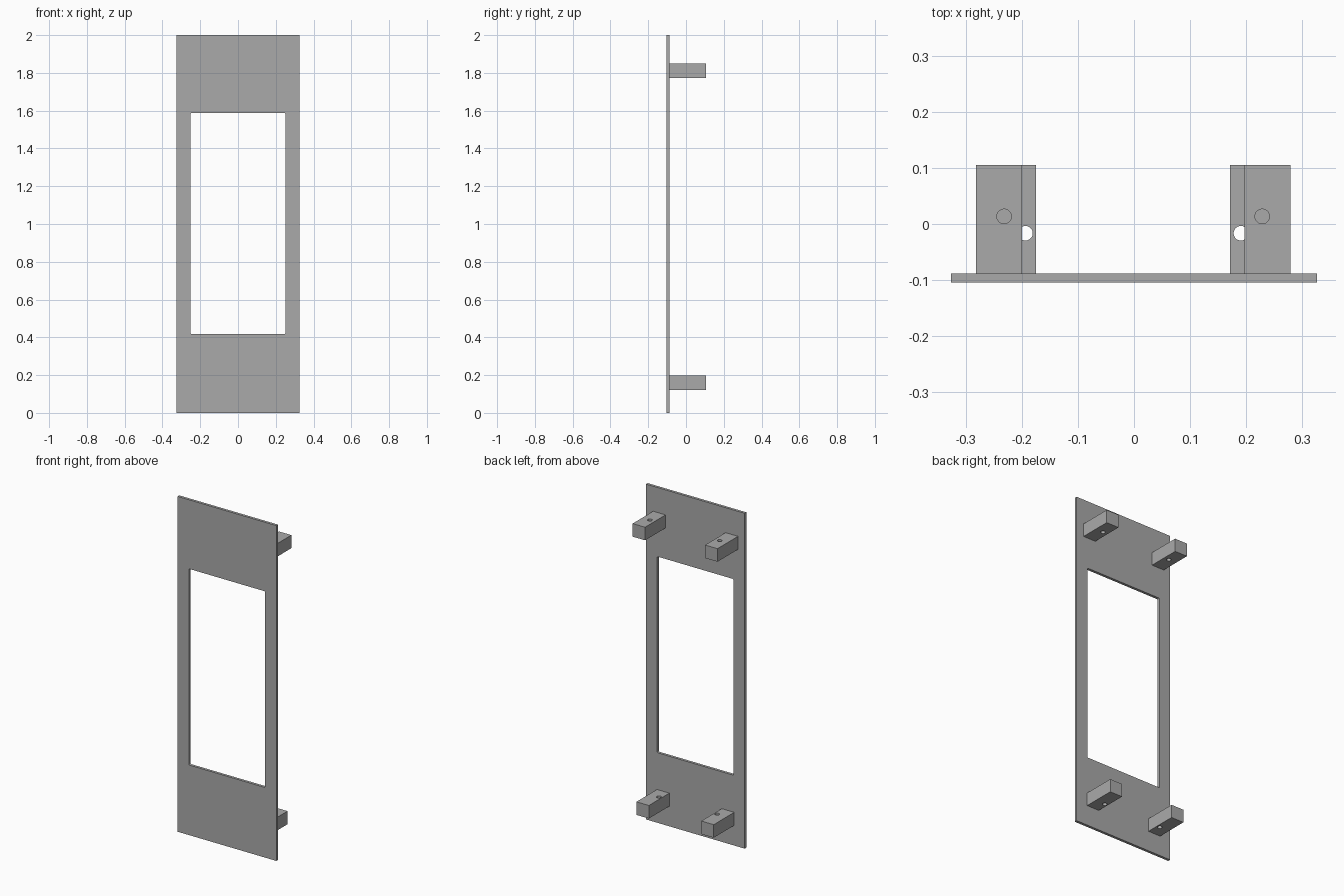
import bpy
import bmesh
from mathutils import Matrix, Vector

cube = bpy.data.objects.get("Cube")
if cube:
    bpy.data.objects.remove(cube, do_unlink=True)

grey = bpy.data.materials.new("mid_grey")
grey.use_nodes = True
COLOUR = (0.4, 0.4, 0.4, 1.0)
grey.diffuse_color = COLOUR
grey.node_tree.nodes["Principled BSDF"].inputs["Base Color"].default_value = COLOUR


def finish(name, bm):
    mesh = bpy.data.meshes.new(name)
    bm.to_mesh(mesh)
    bm.free()
    mesh.materials.append(grey)
    obj = bpy.data.objects.new(name, mesh)
    bpy.context.collection.objects.link(obj)
    return obj


def box(name, low, high, corner=0.0):
    """Box between two corners; corner rounds the edges running along y."""
    low, high = Vector(low), Vector(high)
    bm = bmesh.new()
    bmesh.ops.create_cube(bm, size=1, matrix=Matrix.Translation((low + high) / 2)
                          @ Matrix.Diagonal((*(high - low), 1)))
    if corner:
        edges = [e for e in bm.edges
                 if abs(e.verts[0].co.y - e.verts[1].co.y) > 1e-4]
        bmesh.ops.bevel(bm, geom=edges, offset=corner, segments=3,
                        profile=0.5, affect='EDGES')
    return finish(name, bm)


def cylinder(name, centre, radius, depth):
    bm = bmesh.new()
    bmesh.ops.create_cone(bm, cap_ends=True, segments=32, radius1=radius,
                          radius2=radius, depth=depth,
                          matrix=Matrix.Translation(centre))
    return finish(name, bm)


def cut(obj, cutter):
    cutter.hide_render = True
    cutter.display_type = 'WIRE'
    mod = obj.modifiers.new("cut", 'BOOLEAN')
    mod.operation = 'DIFFERENCE'
    mod.solver = 'EXACT'
    mod.object = cutter
    bpy.context.view_layer.objects.active = obj
    bpy.ops.object.modifier_apply(modifier=mod.name)
    bpy.data.objects.remove(cutter, do_unlink=True)


# Front panel with its window opening
BACK = -0.088
panel = box("front_panel", (-0.326, -0.104, 0), (0.326, BACK, 2))
cut(panel, box("window_cutter", (-0.252, -0.2, 0.418), (0.252, 0, 1.588), 0.006))

# Drilled mounting blocks: row, inner x, base z, hole x, hole y
WIDTH, HEIGHT, REAR, SHIFT = 0.082, 0.078, 0.105, -0.0015
for row, inner, base, hole_x, hole_y in (
        ("upper", 0.198, 1.773, 0.230, 0.0135),
        ("lower", 0.173, 0.120, 0.192, -0.0165)):
    for side, s in (("left", 1), ("right", -1)):
        xs = sorted((s * inner + SHIFT, s * (inner + WIDTH) + SHIFT))
        block = box(f"{row}_{side}_block", (xs[0], BACK, base),
                    (xs[1], REAR, base + HEIGHT))
        centre = (s * hole_x + SHIFT, hole_y, base + HEIGHT / 2)
        cut(block, cylinder("hole_cutter", centre, 0.013, HEIGHT * 2))
        bpy.ops.object.select_all(action='DESELECT')
        block.select_set(True)
        bpy.context.view_layer.objects.active = block
        bpy.ops.object.shade_smooth_by_angle()
